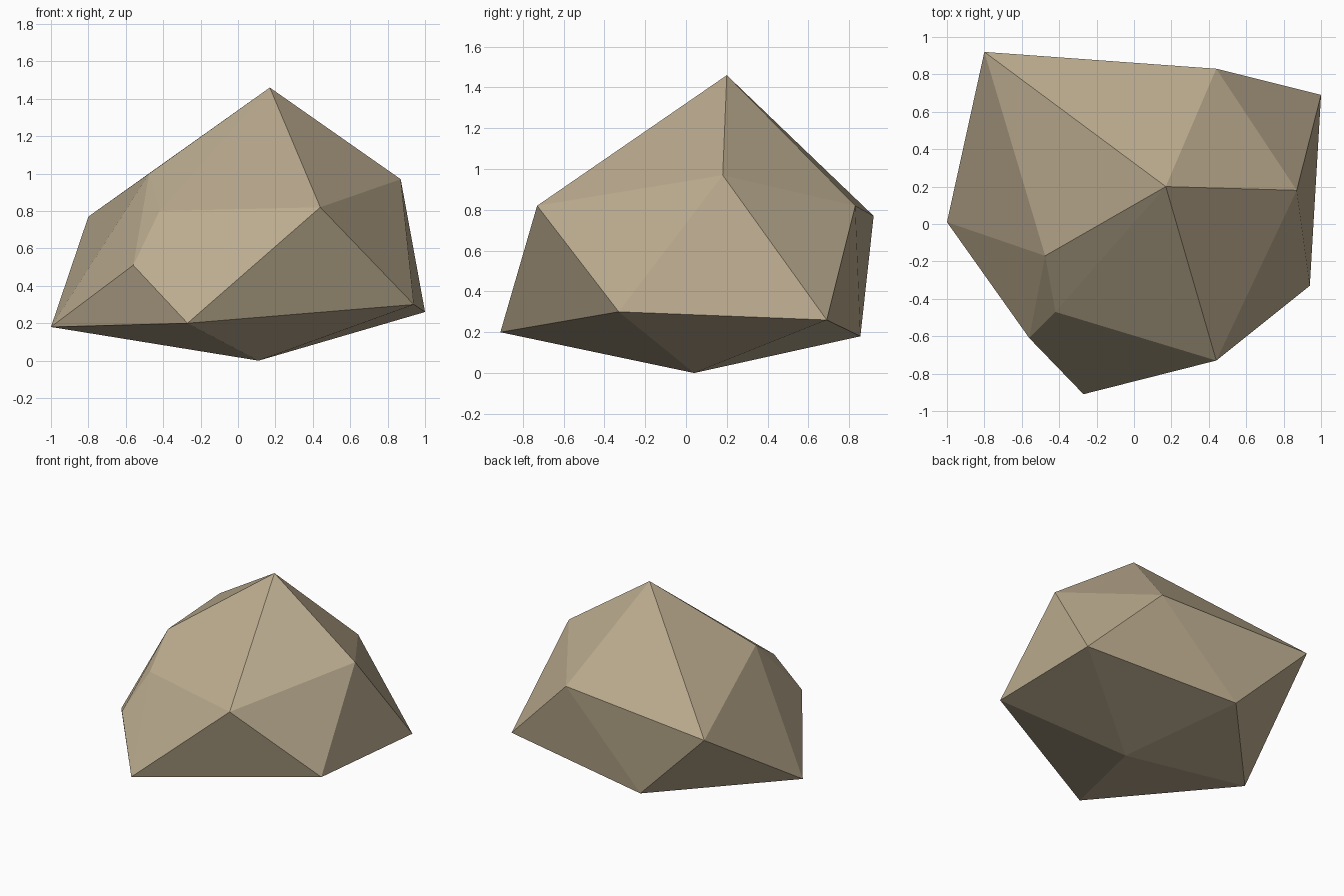
import bpy
import bmesh

default_cube = bpy.data.objects.get("Cube")
if default_cube:
    bpy.data.objects.remove(default_cube, do_unlink=True)


def make_material(name, colour):
    material = bpy.data.materials.new(name)
    material.use_nodes = True
    material.diffuse_color = colour
    material.node_tree.nodes["Principled BSDF"].inputs["Base Color"].default_value = colour
    material.node_tree.nodes["Principled BSDF"].inputs["Roughness"].default_value = 0.9
    return material


# Corners of the boulder, grouped by level
peak = [(0.17, 0.20, 1.46)]
shoulder = [(0.44, -0.73, 0.82), (0.87, 0.18, 0.97), (0.44, 0.83, 0.82), (-0.80, 0.92, 0.77)]
chipped_corner = [(-0.475, -0.17, 1.0), (-0.42, -0.47, 0.80), (-0.56, -0.61, 0.51)]
skirt = [(-0.27, -0.91, 0.20), (0.94, -0.33, 0.30), (1.0, 0.69, 0.26),
         (-0.21, 0.855, 0.18), (-1.0, 0.01, 0.18)]
foot = [(0.11, 0.04, 0.0)]

# Wrap the corners in a faceted convex skin
bm = bmesh.new()
for corner in peak + shoulder + chipped_corner + skirt + foot:
    bm.verts.new(corner)
bmesh.ops.convex_hull(bm, input=list(bm.verts))
bmesh.ops.recalc_face_normals(bm, faces=list(bm.faces))
for face in bm.faces:
    face.smooth = False

mesh = bpy.data.meshes.new("boulder")
bm.to_mesh(mesh)
bm.free()

# Single sandy stone colour
mesh.materials.append(make_material("sandy stone", (0.50, 0.41, 0.275, 1.0)))
boulder = bpy.data.objects.new("boulder", mesh)
bpy.context.collection.objects.link(boulder)
